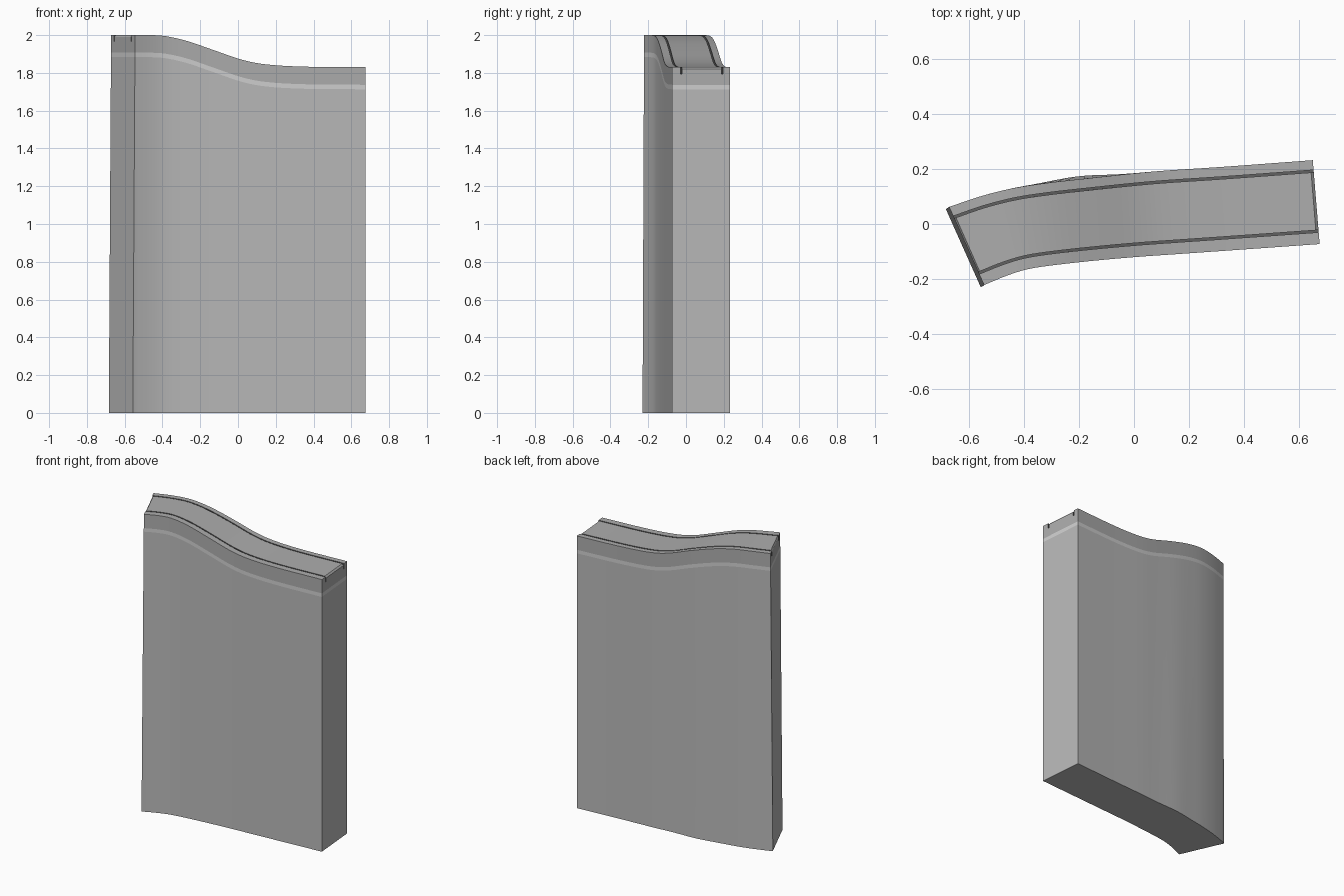
import bpy, bmesh, math
from mathutils import Vector

cube = bpy.data.objects.get("Cube")
if cube:
    bpy.data.objects.remove(cube)


def material(name, value):
    m = bpy.data.materials.new(name)
    m.use_nodes = True
    colour = (value, value, value, 1)
    m.diffuse_color = colour
    m.node_tree.nodes["Principled BSDF"].inputs["Base Color"].default_value = colour
    return m


BODY, BAND, CAP, GROOVE = range(4)
materials = [material("body grey", 0.49), material("light band grey", 0.63),
             material("cap grey", 0.42), material("groove dark grey", 0.12)]

# Plan of the wall: front x, front y, back x, back y, top height
stations = [Vector(s) for s in (
    (-.545, -.222, -.672, .062, 2.0),
    (-.46, -.187, -.56, .10, 2.0),
    (-.38, -.163, -.44, .13, 1.994),
    (-.27, -.147, -.31, .150, 1.969),
    (-.13, -.132, -.15, .168, 1.921),
    (.02, -.119, 0, .184, 1.870),
    (.15, -.11, .125, .195, 1.845),
    (.35, -.096, .325, .208, 1.833),
    (.675, -.073, .65, .232, 1.83))]
LAST = len(stations) - 1
STEPS = 5
END = 0.06                      # short end segment for the rounded panel ends
BAND_TOP, BAND_LOW = 0.093, 0.117
DEPTH = 0.035
GROOVES = ((0.14, 0.168), (0.855, 0.883))


def sample(t):
    """Smooth curve through the stations."""
    i = min(int(t), LAST - 1)
    u = t - i
    b, c = stations[i], stations[i + 1]
    a = stations[i - 1] if i else b * 2 - c
    d = stations[i + 2] if i + 2 <= LAST else c * 2 - b
    return 0.5 * (2 * b + (c - a) * u + (2 * a - 5 * b + 4 * c - d) * u * u
                  + (3 * b - a - 3 * c + d) * u ** 3)


def ring(t):
    """Closed cross-section, from the front foot over the top to the back foot."""
    fx, fy, bx, by, top = sample(t)
    front, back = Vector((fx, fy, 0)), Vector((bx, by, 0))
    at_end = t in (0, LAST)
    drop = 0.01 if at_end else 0
    lean = Vector((-.012, -.008, 0)) if t == 0 else Vector()
    bulge = Vector((0, .011 * math.exp(-((bx + .2) / .12) ** 2), 0))

    def point(w, z):
        p = front.lerp(back, w) + (lean + bulge * w) * (1 - z / top)
        p.z = z
        return p

    low, high = top - BAND_LOW, top - BAND_TOP
    (a, b), (c, d) = GROOVES
    profile = [(0, 0), (0, low), (0, high), (0, top),
               (a, top), (a, top - DEPTH), (b, top - DEPTH), (b, top - drop),
               (c, top - drop), (c, top - DEPTH), (d, top - DEPTH), (d, top),
               (1, top), (1, high), (1, low), (1, 0)]
    return [point(w, z) for w, z in profile]


# Colour of each strip around the cross-section
strip = ([BODY, BAND, CAP, CAP] + [GROOVE] * 3 + [CAP] + [GROOVE] * 3
         + [CAP, CAP, BAND, BODY, BODY])

bm = bmesh.new()
ts = sorted([i / STEPS for i in range(LAST * STEPS + 1)] + [END, LAST - END / 2])
rings = [[bm.verts.new(p) for p in ring(t)] for t in ts]

# Long sides, top, grooves and underside
for r, s in zip(rings, rings[1:]):
    for k, colour in enumerate(strip):
        n = (k + 1) % len(r)
        bm.faces.new((r[k], r[n], s[n], s[k])).material_index = colour

# End faces: body, band and notched cap
for r in (rings[0], rings[-1]):
    bm.faces.new((r[0], r[1], r[-2], r[-1])).material_index = BODY
    bm.faces.new((r[1], r[2], r[-3], r[-2])).material_index = BAND
    bm.faces.new(r[2:-2]).material_index = CAP

bmesh.ops.recalc_face_normals(bm, faces=bm.faces[:])
mesh = bpy.data.meshes.new("curved_wall")
bm.to_mesh(mesh)
bm.free()
for m in materials:
    mesh.materials.append(m)
wall = bpy.data.objects.new("curved_wall", mesh)
bpy.context.collection.objects.link(wall)

bpy.ops.object.select_all(action='DESELECT')
wall.select_set(True)
bpy.context.view_layer.objects.active = wall
bpy.ops.object.shade_smooth_by_angle(angle=math.radians(30))
